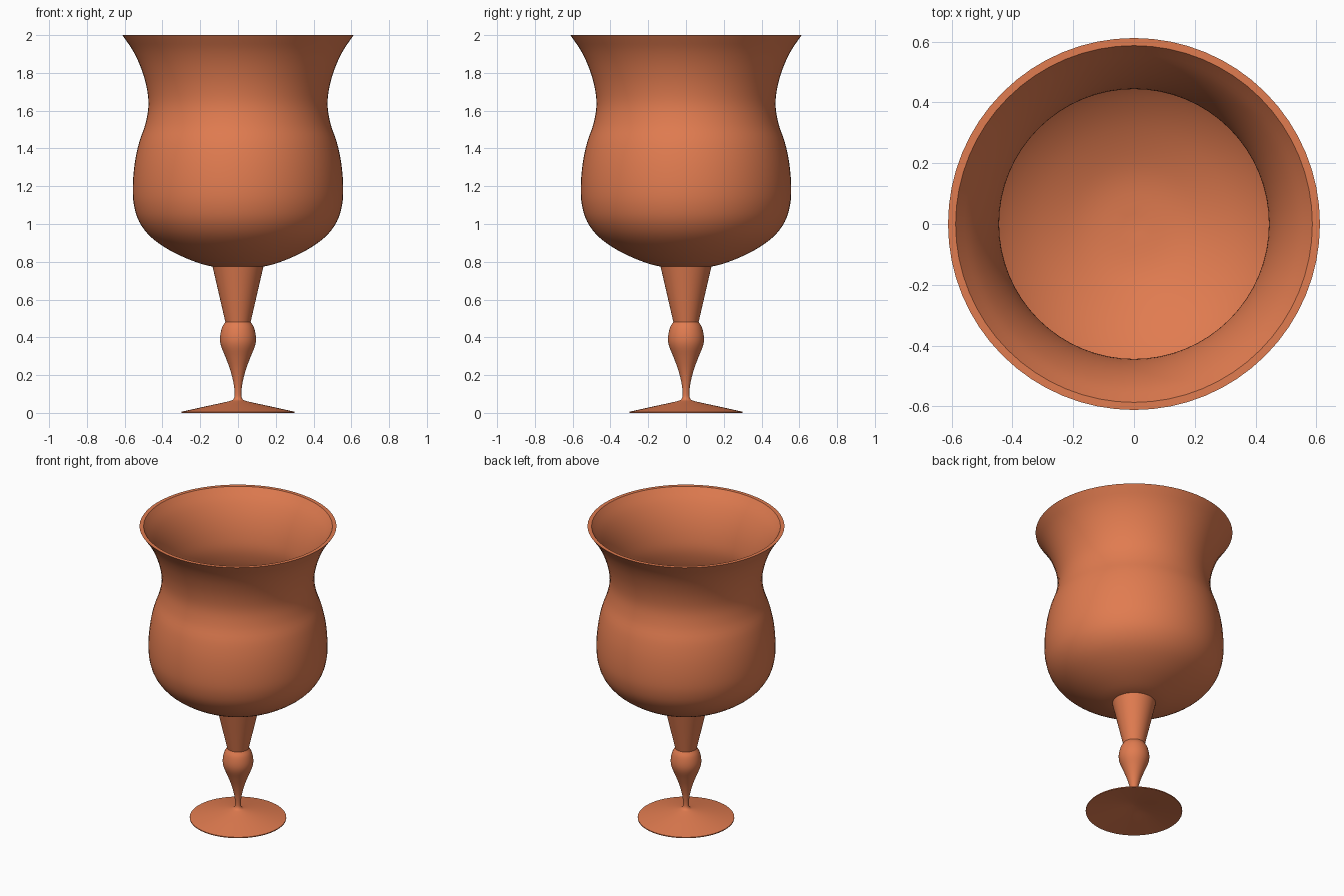
import bpy, bmesh, math
from mathutils import Vector

if "Cube" in bpy.data.objects:
    bpy.data.objects.remove(bpy.data.objects["Cube"])

SIDES = 64
mat = bpy.data.materials.new("terracotta")
mat.diffuse_color = (0.75, 0.2, 0.08, 1)
mat.use_nodes = True
mat.node_tree.nodes["Principled BSDF"].inputs["Base Color"].default_value = mat.diffuse_color


def smooth(points, steps=4):
    """Catmull-Rom curve through (radius, height) points."""
    p = [Vector(q) for q in points]
    p = [2 * p[0] - p[1]] + p + [2 * p[-1] - p[-2]]
    out = []
    for a, b, c, d in zip(p, p[1:], p[2:], p[3:]):
        for i in range(steps):
            t = i / steps
            out.append(0.5 * (2 * b + (c - a) * t + (2 * a - 5 * b + 4 * c - d) * t * t
                              + (3 * b - a - 3 * c + d) * t ** 3))
    return out + [p[-2]]


def lathe(name, profile):
    """Revolve a profile that starts and ends on the z axis."""
    bm = bmesh.new()
    vs = [bm.verts.new((max(r, 0), 0, z)) for r, z in profile]
    es = [bm.edges.new(pair) for pair in zip(vs, vs[1:])]
    bmesh.ops.spin(bm, geom=vs + es, cent=(0, 0, 0), axis=(0, 0, 1),
                   angle=math.tau, steps=SIDES)
    bmesh.ops.remove_doubles(bm, verts=bm.verts, dist=0.0005)
    bmesh.ops.recalc_face_normals(bm, faces=bm.faces)
    mesh = bpy.data.meshes.new(name)
    bm.to_mesh(mesh)
    bm.free()
    mesh.materials.append(mat)
    ob = bpy.data.objects.new(name, mesh)
    bpy.context.collection.objects.link(ob)
    bpy.ops.object.select_all(action='DESELECT')
    ob.select_set(True)
    bpy.context.view_layer.objects.active = ob
    bpy.ops.object.shade_smooth_by_angle(angle=math.radians(40))
    return ob


# Bowl: outer wall, flared lip, inner wall
outer = smooth([(0, .765), (.135, .775), (.24, .805), (.36, .86), (.46, .93), (.522, 1.01),
                (.551, 1.1), (.557, 1.2), (.547, 1.32), (.524, 1.43), (.49, 1.53),
                (.474, 1.63), (.485, 1.73), (.515, 1.83), (.555, 1.915), (.605, 1.99)])
inner = smooth([(.587, 2), (.53, 1.92), (.486, 1.83), (.456, 1.73), (.444, 1.63),
                (.46, 1.53), (.495, 1.43), (.518, 1.32), (.527, 1.2), (.521, 1.1),
                (.496, 1.02), (.44, .955), (.345, .888), (.23, .834), (.13, .806), (0, .796)])
lathe("bowl", outer + [Vector((.612, 2))] + inner)

# Stem and foot: straight taper, bulb, thin neck, spreading foot, hollow underside
bulb = smooth([(.067, .482), (.085, .45), (.095, .40), (.09, .355), (.066, .295), (.042, .23),
               (.024, .16), (.018, .10), (.025, .072), (.055, .06), (.16, .037), (.30, .006)])
underside = smooth([(.30, 0), (.16, .022), (.05, .04), (0, .045)])
lathe("stem_and_foot", [Vector((0, .785)), Vector((.137, .785))] + bulb + underside)
